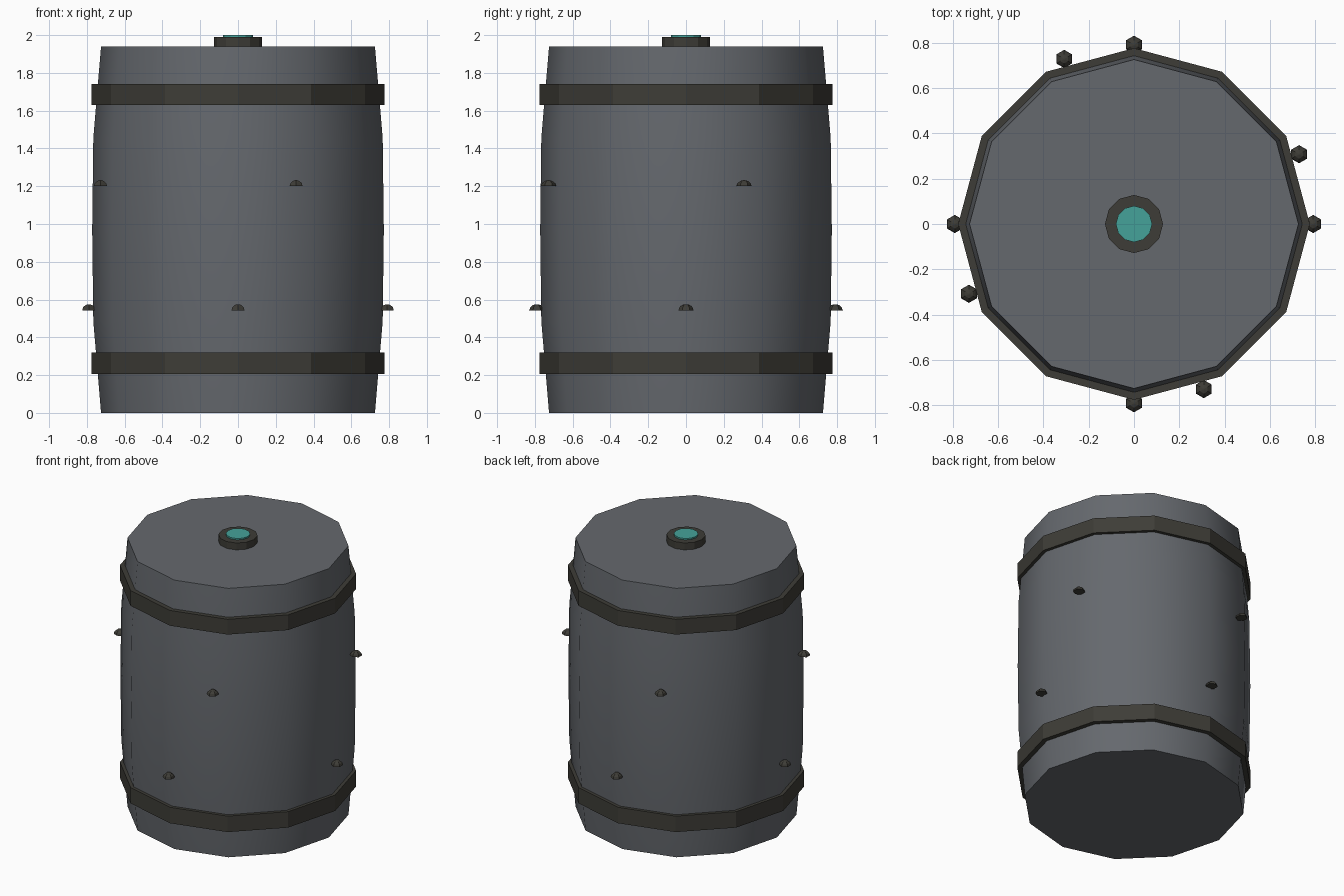
import bpy, bmesh
from math import sin, cos, pi, radians

if "Cube" in bpy.data.objects:
    bpy.data.objects.remove(bpy.data.objects["Cube"])


def material(name, rgb):
    m = bpy.data.materials.new(name)
    m.diffuse_color = (*rgb, 1)
    m.use_nodes = True
    m.node_tree.nodes["Principled BSDF"].inputs["Base Color"].default_value = m.diffuse_color
    return m


METAL = material("blue_grey_metal", (0.13, 0.14, 0.155))
DARK = material("dark_iron", (0.048, 0.046, 0.038))
TEAL = material("teal_glass", (0.06, 0.36, 0.32))


def lathe(name, profile, sides, mat, loc=(0, 0, 0), start=0.0, ring=False):
    """Spin (radius, z) points around z; ring closes the profile on itself, otherwise cap ends."""
    bm = bmesh.new()
    loops = [[bm.verts.new((r * cos(start + 2 * pi * i / sides),
                            r * sin(start + 2 * pi * i / sides), z))
              for i in range(sides)] for r, z in profile]
    pairs = list(zip(loops, loops[1:]))
    if ring:
        pairs.append((loops[-1], loops[0]))
    else:
        bm.faces.new(loops[0][::-1])
        bm.faces.new(loops[-1])
    for a, b in pairs:
        for i in range(sides):
            j = (i + 1) % sides
            bm.faces.new((a[i], a[j], b[j], b[i]))
    bmesh.ops.remove_doubles(bm, verts=bm.verts, dist=1e-5)
    bmesh.ops.recalc_face_normals(bm, faces=bm.faces)
    mesh = bpy.data.meshes.new(name)
    bm.to_mesh(mesh)
    bm.free()
    mesh.materials.append(mat)
    ob = bpy.data.objects.new(name, mesh)
    ob.location = loc
    bpy.context.collection.objects.link(ob)
    return ob


# Bulging barrel body, smooth around the sides with crisp lids
body = lathe("barrel_body", [(0.725, 0), (0.766, 0.485), (0.772, 0.97),
                             (0.766, 1.455), (0.725, 1.94)], 12, METAL)
bpy.context.view_layer.objects.active = body
body.select_set(True)
bpy.ops.object.shade_smooth_by_angle(angle=radians(40))

# Flat-sided hoops
for name, z0, z1 in (("lower_hoop", 0.205, 0.32), ("upper_hoop", 1.63, 1.74)):
    lathe(name, [(0.72, z0), (0.775, z0), (0.775, z1), (0.72, z1)], 12, DARK, ring=True)

# Cap and glowing lens on the lid
lathe("cap", [(0.128, 1.935), (0.128, 1.99)], 12, DARK)
lathe("cap_lens", [(0.08, 1.96), (0.08, 2.0)], 12, TEAL)

# Small six-sided domed bolts: four low, four higher and turned
dome = [(0.04, 0), (0.0346, 0.016), (0.02, 0.028), (0.004, 0.032)]
for row, z, turn in (("low", 0.543, 0.0), ("high", 1.2, 0.4)):
    for k in range(4):
        a = turn + k * pi / 2
        lathe(f"bolt_{row}_{k + 1}", dome, 6, DARK,
              (0.79 * cos(a), 0.79 * sin(a), z), start=pi / 6)
